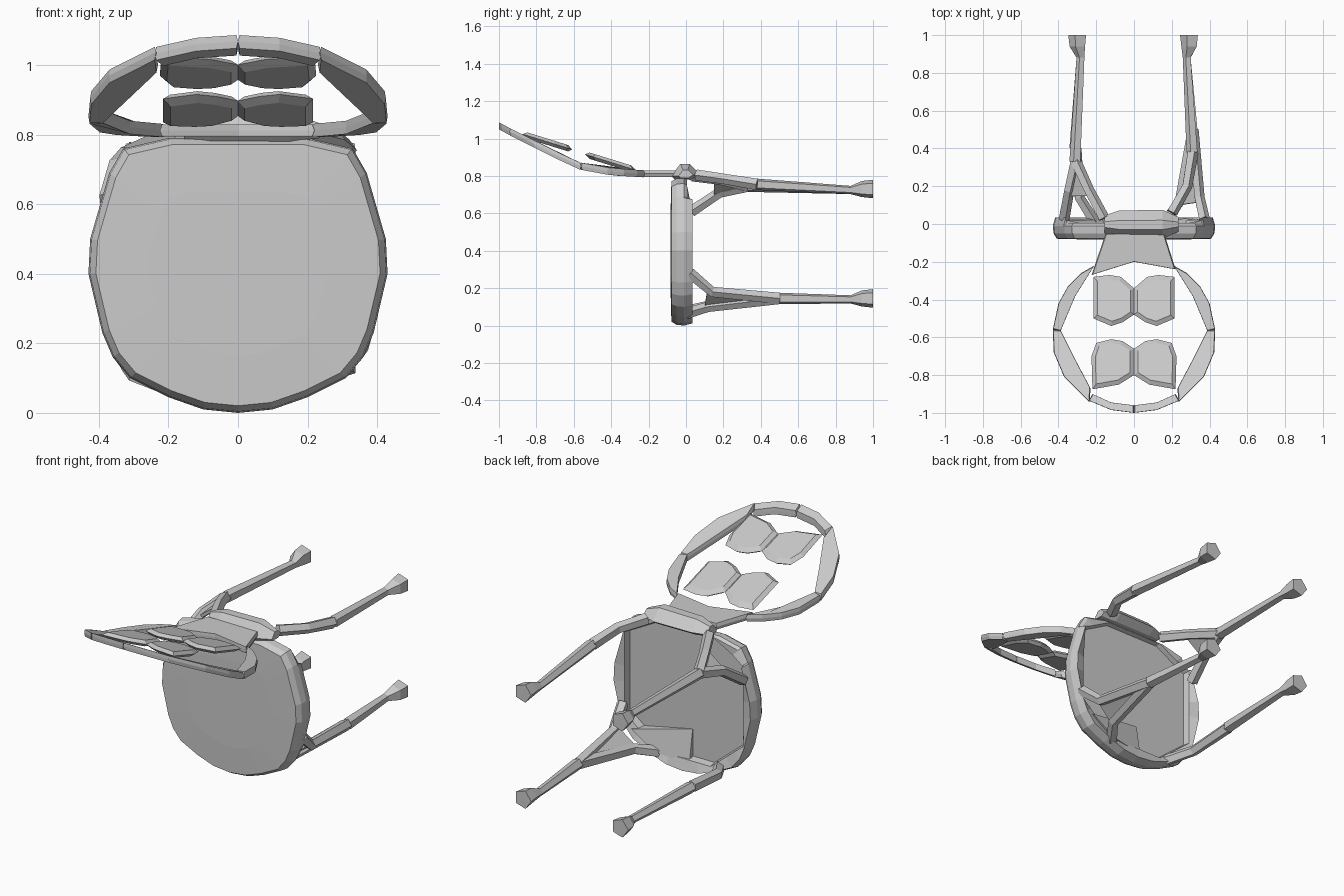
import bpy, bmesh, math
from mathutils import Vector

if "Cube" in bpy.data.objects:
    bpy.data.objects.remove(bpy.data.objects["Cube"], do_unlink=True)

grey = bpy.data.materials.new("plain grey")
grey.use_nodes = True
grey.diffuse_color = (0.6, 0.6, 0.6, 1)
grey.node_tree.nodes["Principled BSDF"].inputs["Base Color"].default_value = (0.6, 0.6, 0.6, 1)


def loft(name, rings):
    """Skin a list of equally long point loops into one capped object."""
    n = len(rings[0])
    verts = [tuple(p) for ring in rings for p in ring]
    faces = [tuple(reversed(range(n))), tuple(range(len(verts) - n, len(verts)))]
    for a in range(0, len(verts) - n, n):
        for i in range(n):
            j = (i + 1) % n
            faces.append((a + i, a + j, a + n + j, a + n + i))
    mesh = bpy.data.meshes.new(name)
    mesh.from_pydata(verts, [], faces)
    mesh.materials.append(grey)
    obj = bpy.data.objects.new(name, mesh)
    bpy.context.collection.objects.link(obj)
    bm = bmesh.new()
    bm.from_mesh(mesh)
    bmesh.ops.recalc_face_normals(bm, faces=bm.faces)
    bm.to_mesh(mesh)
    bm.free()


def tube(name, path, radii, sides=5):
    """Faceted bar along a path with a radius at each point."""
    pts = [Vector(p) for p in path]
    rings = []
    for i, p in enumerate(pts):
        d = pts[min(i + 1, len(pts) - 1)] - pts[max(i - 1, 0)]
        if p.y > 0.9:
            d = Vector((0, 1, 0))
        q = d.to_track_quat('Y', 'Z')
        rings.append([p + q @ Vector((math.cos(a), 0, math.sin(a))) * radii[i]
                      for a in (math.tau * (k + 0.5) / sides for k in range(sides))])
    loft(name, rings)


def plate(name, outline, height, thick, inset):
    """Slab over an xy outline following height(y), with thinned edges."""
    cx = sum(p[0] for p in outline) / len(outline)
    cy = sum(p[1] for p in outline) / len(outline)

    def ring(s, dz):
        pts = [(cx + (x - cx) * s, cy + (y - cy) * s) for x, y in outline]
        return [(x, y, height(y) + dz) for x, y in pts]
    loft(name, [ring(inset, -thick / 2), ring(1, 0), ring(inset, thick / 2)])


def reach(poly, ang):
    """Distance from the centre to a polygon along an angle."""
    c, s = math.cos(ang), math.sin(ang)
    for (x1, y1), (x2, y2) in zip(poly, poly[1:] + poly[:1]):
        ex, ey = x2 - x1, y2 - y1
        det = c * ey - s * ex
        if abs(det) < 1e-9:
            continue
        t = (x1 * ey - y1 * ex) / det
        u = (x1 * s - y1 * c) / det
        if t > 0 and -1e-6 <= u <= 1 + 1e-6:
            return t
    return 0.4


# Seat: rounded rim with a shallow recessed underside panel
CZ = 0.41
half_out = [(0.0, 0.0), (0.1, 0.01), (0.2, 0.045), (0.31, 0.1), (0.36, 0.16), (0.39, 0.23),
            (0.43, 0.4), (0.425, 0.5), (0.37, 0.69), (0.33, 0.76), (0.2, 0.79)]
half_in = [(0.16, 0.08), (0.355, 0.24), (0.355, 0.67), (0.17, 0.77)]


def mirrored(half):
    pts = [(x, z - CZ) for x, z in half]
    return pts + [(-x, z) for x, z in reversed(pts) if x > 0]


outer, inner = mirrored(half_out), mirrored(half_in)
angles = sorted(math.atan2(z, x) for x, z in outer + inner)


def seat_ring(poly, scale, y):
    """Loop around the seat; the rim is thinner near the top edge."""
    ring = []
    for a in angles:
        r = reach(poly, a) * scale
        z = CZ + math.sin(a) * r
        ring.append((math.cos(a) * r, min(y, 0.005) if z > 0.68 else y, z))
    return ring


loft("seat", [seat_ring(inner, 1, -0.02), seat_ring(inner, 1.02, 0.02),
              seat_ring(outer, 0.97, 0.035), seat_ring(outer, 1, -0.01),
              seat_ring(outer, 0.99, -0.05), seat_ring(outer, 0.95, -0.078),
              seat_ring(outer, 0.6, -0.082)])

# Sloping gusset in a lower corner of the underside
gusset = [(0.31, 0.035, 0.16), (-0.03, -0.015, 0.23), (-0.03, 0.015, 0.05), (0.17, 0.035, 0.07)]
loft("corner_gusset", [[(x, -0.03, z) for x, y, z in gusset], gusset])

# Hinge block on top of the seat
block = [(-0.08, 0.80), (-0.03, 0.865), (0.02, 0.865), (0.075, 0.81), (0.03, 0.78), (-0.06, 0.78)]
loft("hinge_block", [[(x, y * s, 0.8 + (z - 0.8) * s) for y, z in block]
                     for x, s in ((-0.155, 0.6), (-0.08, 0.95), (0.15, 1), (0.235, 0.5))])

# Backrest frame
curve = [(-1.0, 1.068), (-0.93, 1.03), (-0.75, 0.94), (-0.58, 0.855),
         (-0.4, 0.822), (-0.2, 0.81), (0.1, 0.81)]


def back_height(y):
    for (y1, z1), (y2, z2) in zip(curve, curve[1:]):
        if y <= y2:
            return z1 + (z2 - z1) * (y - y1) / (y2 - y1)
    return 0.81


lower_lens = [(0.21, -0.22), (0.28, -0.26), (0.35, -0.33), (0.4, -0.42), (0.43, -0.56),
              (0.39, -0.57), (0.31, -0.38)]
upper_lens = [(0.39, -0.56), (0.43, -0.56), (0.425, -0.68), (0.37, -0.81), (0.235, -0.945),
              (0.23, -0.87), (0.32, -0.7)]
top_lens = [(0.0, -0.96), (0.0, -1.0), (0.12, -0.985), (0.24, -0.935), (0.22, -0.9), (0.12, -0.945)]
for side, label in ((1, "left"), (-1, "right")):
    for part, outline in (("lower", lower_lens), ("upper", upper_lens), ("top", top_lens)):
        plate(f"back_{part}_{label}", [(x * side, y) for x, y in outline],
              back_height, 0.038, 0.96)
plate("back_neck", [(-0.15, -0.05), (0.16, -0.05), (0.22, -0.24), (0.0, -0.2), (-0.225, -0.27)],
      lambda y: 0.812, 0.035, 0.97)

# Backrest pads, two pinched pairs
lower_pad = [(0.0, -0.34), (0.07, -0.28), (0.13, -0.27), (0.215, -0.28), (0.215, -0.5),
             (0.12, -0.54), (0.06, -0.52), (0.0, -0.48)]
upper_pad = [(0.0, -0.66), (0.06, -0.62), (0.12, -0.61), (0.2, -0.63), (0.225, -0.7),
             (0.22, -0.875), (0.08, -0.85), (0.0, -0.8)]
for side, label in ((1, "left"), (-1, "right")):
    plate(f"lower_pad_{label}", [(x * side, y) for x, y in lower_pad],
          lambda y: 0.835 + (-0.28 - y) * 0.31, 0.034, 0.82)
    plate(f"upper_pad_{label}", [(x * side, y) for x, y in upper_pad],
          lambda y: 0.945 + (-0.62 - y) * 0.31, 0.034, 0.82)

# Legs: shank with flared foot, then one or two branches to the rim
legs = {
    "upper_left": ((0.31, 0.38, 0.755), 0.73, [[(0.28, 0.2, 0.785), (0.2, 0.06, 0.805)]]),
    "upper_right": ((-0.31, 0.33, 0.745), 0.73, [[(-0.24, 0.18, 0.78), (-0.16, 0.03, 0.8)],
                                                 [(-0.345, 0.18, 0.71), (-0.372, 0.03, 0.61)]]),
    "lower_left": ((0.31, 0.5, 0.145), 0.145, [[(0.345, 0.14, 0.18), (0.372, 0.02, 0.28)],
                                               [(0.24, 0.12, 0.1), (0.16, 0.01, 0.065)]]),
    "lower_right": ((-0.31, 0.4, 0.145), 0.145, [[(-0.29, 0.14, 0.11), (-0.21, 0.01, 0.08)]]),
}
for label, (knee, z, branches) in legs.items():
    foot_x = math.copysign(0.29, knee[0])
    tube(f"{label}_leg", [knee, (foot_x * 0.97, 0.88, z - 0.005), (foot_x * 1.02, 0.94, z),
                          (foot_x * 1.02, 1.0, z)], [0.032, 0.023, 0.045, 0.052])
    for i, (mid, end) in enumerate(branches):
        tube(f"{label}_branch_{i + 1}", [knee, mid, end], [0.032, 0.029, 0.031])
    # thin web filling the fork
    if len(branches) == 2:
        tri = [Vector(knee)] + [Vector(mid).lerp(Vector(end), 0.2) for mid, end in branches]
        n = (tri[1] - tri[0]).cross(tri[2] - tri[0]).normalized() * 0.008
        loft(f"{label}_web", [[p - n for p in tri], [p + n for p in tri]])
